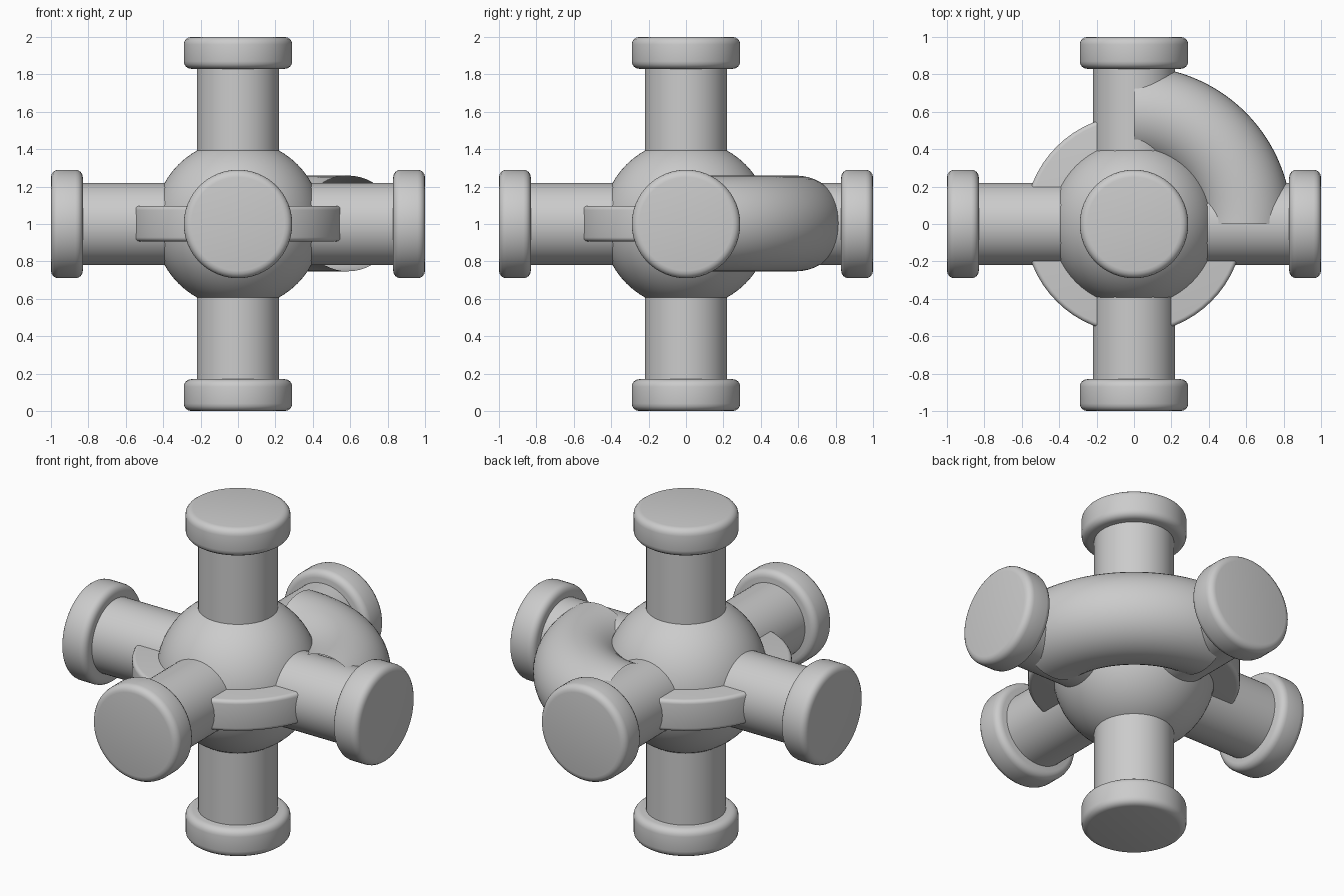
import bpy, bmesh, math
from mathutils import Matrix, Vector

if "Cube" in bpy.data.objects:
    bpy.data.objects.remove(bpy.data.objects["Cube"])

CENTRE = Vector((0, 0, 1))


def finish(name, bm, angle=35):
    bmesh.ops.recalc_face_normals(bm, faces=bm.faces)
    mesh = bpy.data.meshes.new(name)
    bm.to_mesh(mesh)
    bm.free()
    obj = bpy.data.objects.new(name, mesh)
    bpy.context.collection.objects.link(obj)
    bpy.ops.object.select_all(action='DESELECT')
    obj.select_set(True)
    bpy.context.view_layer.objects.active = obj
    bpy.ops.object.shade_smooth_by_angle(angle=math.radians(angle))
    return obj


def cylinder(name, radius, start, end, axis=Vector((0, 0, 1)), bevel=0.0):
    """Cylinder running from start to end along an axis out of the centre."""
    bm = bmesh.new()
    bmesh.ops.create_cone(bm, cap_ends=True, segments=64, radius1=radius,
                          radius2=radius, depth=end - start)
    if bevel:
        rims = [e for e in bm.edges if any(len(f.verts) > 4 for f in e.link_faces)]
        bmesh.ops.bevel(bm, geom=rims, offset=bevel, segments=4,
                        profile=0.5, affect='EDGES')
    turn = Vector((0, 0, 1)).rotation_difference(axis).to_matrix().to_4x4()
    place = Matrix.Translation(CENTRE + axis * (start + end) / 2)
    bmesh.ops.transform(bm, matrix=place @ turn, verts=bm.verts)
    return finish(name, bm)


# Central ball
bm = bmesh.new()
bmesh.ops.create_uvsphere(bm, u_segments=64, v_segments=32, radius=0.45,
                          matrix=Matrix.Translation(CENTRE))
finish("hub_ball", bm)

# Three straight pipes through the ball, with a rounded cap at each end
for label, axis in (("x", Vector((1, 0, 0))), ("y", Vector((0, 1, 0))),
                    ("z", Vector((0, 0, 1)))):
    cylinder("pipe_" + label, 0.22, -0.9, 0.9, axis)
    cylinder("cap_plus_" + label, 0.29, 0.83, 1.0, axis, 0.04)
    cylinder("cap_minus_" + label, 0.29, -1.0, -0.83, axis, 0.04)

# Horizontal flange disc around the ball
cylinder("flange_disc", 0.585, -0.093, 0.097, bevel=0.022)

# Open-ended quarter elbow joining the right and back pipes
bm = bmesh.new()
major, minor, steps, sides = 0.588, 0.256, 32, 48
rings = []
for i in range(steps + 1):
    a = math.pi / 2 * i / steps
    ring = []
    for j in range(sides):
        t = 2 * math.pi * j / sides
        r = major + minor * math.cos(t)
        ring.append(bm.verts.new((r * math.cos(a), r * math.sin(a),
                                  1.003 + minor * math.sin(t))))
    rings.append(ring)
for a, b in zip(rings, rings[1:]):
    for j in range(sides):
        k = (j + 1) % sides
        bm.faces.new((a[j], b[j], b[k], a[k]))
finish("elbow_pipe", bm)
